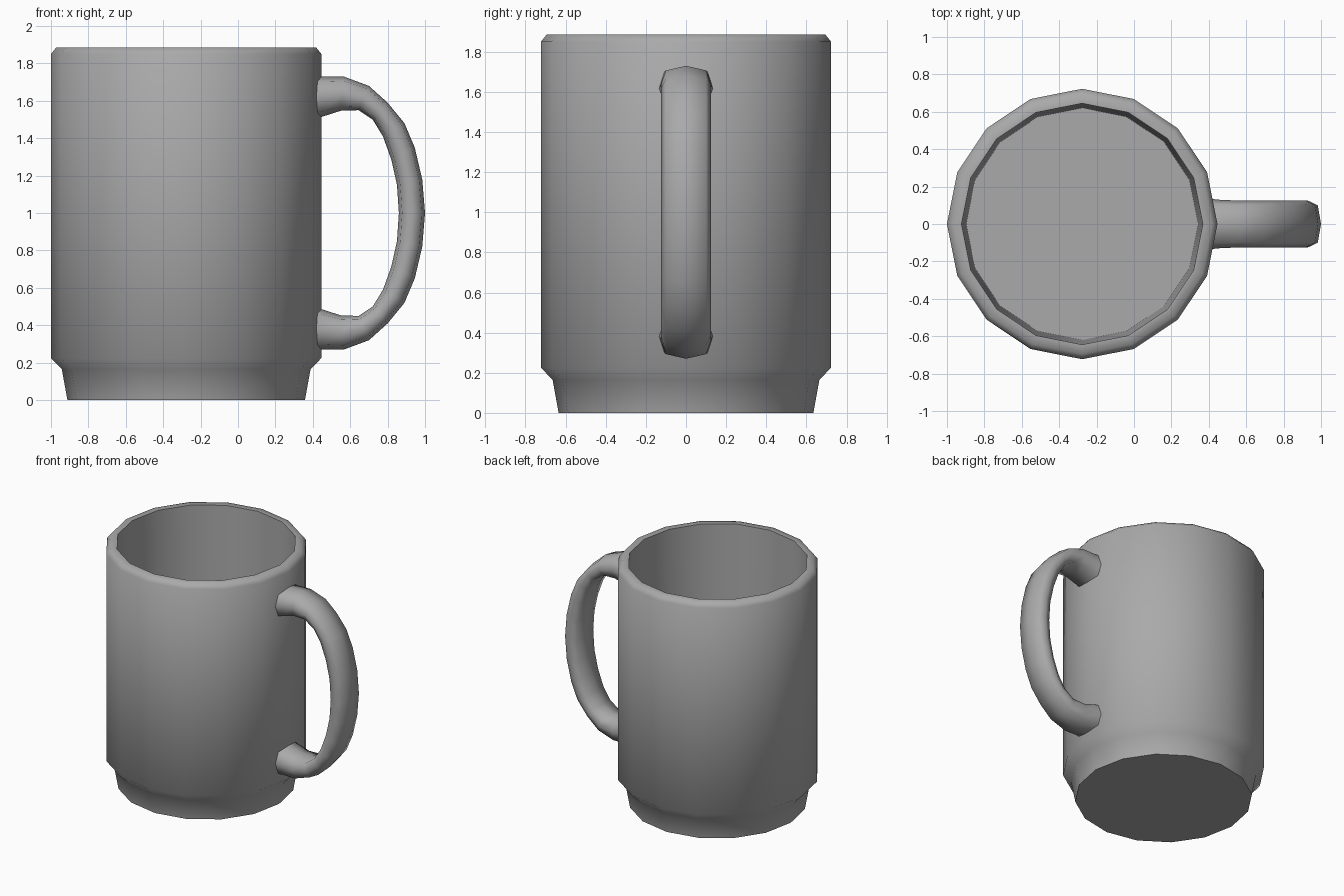
import bpy, bmesh, math

if "Cube" in bpy.data.objects:
    bpy.data.objects.remove(bpy.data.objects["Cube"])

grey = bpy.data.materials.new("grey ceramic")
grey.diffuse_color = (0.4, 0.4, 0.4, 1)
grey.use_nodes = True
grey.node_tree.nodes["Principled BSDF"].inputs["Base Color"].default_value = grey.diffuse_color


def loft(name, rings):
    """Skin a list of closed rings, capping the first and last."""
    bm = bmesh.new()
    loops = [[bm.verts.new(p) for p in ring] for ring in rings]
    n = len(loops[0])
    for a, b in zip(loops, loops[1:]):
        for i in range(n):
            j = (i + 1) % n
            bm.faces.new((a[i], a[j], b[j], b[i]))
    bm.faces.new(loops[0][::-1])
    bm.faces.new(loops[-1])
    bmesh.ops.recalc_face_normals(bm, faces=bm.faces)
    me = bpy.data.meshes.new(name)
    bm.to_mesh(me)
    bm.free()
    me.materials.append(grey)
    ob = bpy.data.objects.new(name, me)
    bpy.context.collection.objects.link(ob)
    bpy.ops.object.select_all(action='DESELECT')
    ob.select_set(True)
    bpy.context.view_layer.objects.active = ob
    bpy.ops.object.shade_smooth_by_angle(angle=math.radians(60))
    return ob


# Cup: 16-sided profile (radius, z) from the base, over the rim, to the inner floor
CX, SIDES = -0.277, 16
profile = [(0.635, 0), (0.665, 0.165), (0.723, 0.225), (0.723, 1.85),
           (0.695, 1.885), (0.645, 1.885), (0.62, 0.12)]
loft("cup", [[(CX + r * math.cos(math.tau * i / SIDES),
               r * math.sin(math.tau * i / SIDES), z) for i in range(SIDES)]
             for r, z in profile])

# Handle: outer x, z and inner x, z and half width, from the top end to mid-height
half = [(0.41, 1.73, 0.41, 1.505, 0.135), (0.45, 1.73, 0.45, 1.515, 0.13),
        (0.565, 1.73, 0.55, 1.547, 0.125), (0.70, 1.68, 0.645, 1.55, 0.125),
        (0.80, 1.59, 0.72, 1.50, 0.125), (0.89, 1.48, 0.775, 1.41, 0.125),
        (0.945, 1.35, 0.82, 1.285, 0.125), (0.985, 1.18, 0.85, 1.15, 0.125),
        (1.0, 1.0, 0.86, 1.0, 0.125)]
stations = half + [(a, 2 - b, c, 2 - d, w) for a, b, c, d, w in half[-2::-1]]
section = [(1, 0), (0.75, 0.8), (0, 1), (-0.75, 0.8),
           (-1, 0), (-0.75, -0.8), (0, -1), (0.75, -0.8)]
loft("handle", [[((a + c) / 2 + t * (a - c) / 2, s * w, (b + d) / 2 + t * (b - d) / 2)
                 for t, s in section] for a, b, c, d, w in stations])
